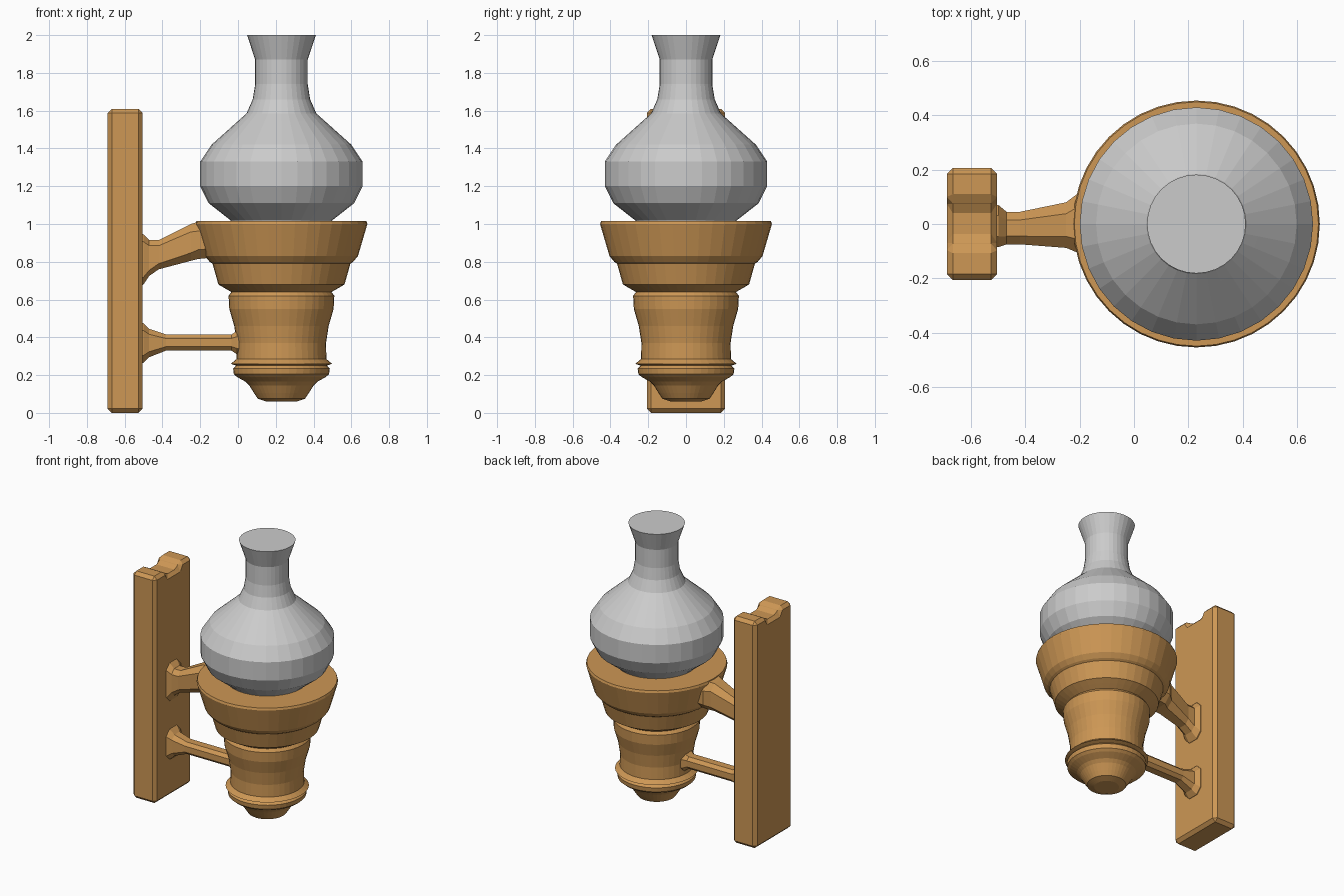
import bpy, bmesh
from math import cos, sin, tau

AXIS_X = 0.23

brown = bpy.data.materials.new("brown_wood")
brown.diffuse_color = (0.61, 0.31, 0.09, 1)


def make_object(name, bm, mat=None):
    bmesh.ops.recalc_face_normals(bm, faces=bm.faces)
    mesh = bpy.data.meshes.new(name)
    bm.to_mesh(mesh)
    bm.free()
    if mat:
        mesh.materials.append(mat)
    obj = bpy.data.objects.new(name, mesh)
    bpy.context.collection.objects.link(obj)
    return obj


def loft(name, rings, mat=None):
    """Skin a list of closed rings and cap both ends."""
    bm = bmesh.new()
    loops = [[bm.verts.new(p) for p in ring] for ring in rings]
    n = len(loops[0])
    for a, b in zip(loops, loops[1:]):
        for i in range(n):
            j = (i + 1) % n
            bm.faces.new((a[i], a[j], b[j], b[i]))
    bm.faces.new(loops[0])
    bm.faces.new(loops[-1])
    return make_object(name, bm, mat)


def lathe(name, profile, sides, mat=None):
    return loft(name, [[(AXIS_X + r * cos(tau * i / sides), r * sin(tau * i / sides), z)
                        for i in range(sides)] for r, z in profile], mat)


def arm(name, sections):
    """Chamfered bar; each section is x, y min, y max, z min, z max."""
    rings = []
    for x, y0, y1, z0, z1 in sections:
        c = 0.25 * min(y1 - y0, z1 - z0)
        rings.append([(x, y, z) for y, z in (
            (y0 + c, z0), (y1 - c, z0), (y1, z0 + c), (y1, z1 - c),
            (y1 - c, z1), (y0 + c, z1), (y0, z1 - c), (y0, z0 + c))])
    return loft(name, rings, brown)


# Turned lamp holder
lathe("lamp_holder", [
    (0.08, 0.06), (0.125, 0.075), (0.145, 0.105), (0.17, 0.145), (0.19, 0.165),
    (0.235, 0.19), (0.252, 0.205), (0.256, 0.235), (0.24, 0.25), (0.268, 0.26),
    (0.238, 0.285), (0.236, 0.37), (0.25, 0.46), (0.276, 0.55), (0.28, 0.62),
    (0.265, 0.64), (0.30, 0.66), (0.334, 0.68), (0.365, 0.79), (0.38, 0.80),
    (0.405, 0.83), (0.455, 1.00), (0.45, 1.015), (0.43, 1.015)], 40, brown)

# Glass chimney
lathe("glass_chimney", [
    (0.26, 1.00), (0.27, 1.02), (0.385, 1.11), (0.43, 1.20), (0.43, 1.33),
    (0.37, 1.42), (0.23, 1.545), (0.185, 1.585), (0.152, 1.66), (0.139, 1.74),
    (0.139, 1.87), (0.182, 2.0)], 32)

# Wall plate with a notched top end
outline = [(-0.207, 0), (0.207, 0), (0.207, 1.61), (0.088, 1.61), (0.062, 1.57),
           (-0.058, 1.57), (-0.085, 1.61), (-0.207, 1.61)]
plate = loft("wall_plate", [[(x, y, z) for y, z in outline] for x in (-0.69, -0.505)], brown)
bevel = plate.modifiers.new("bevel", 'BEVEL')
bevel.width = 0.022
bevel.segments = 1
bevel.limit_method = 'ANGLE'

# Support arms
arm("upper_arm", [
    (-0.52, -0.085, 0.07, 0.67, 0.95), (-0.50, -0.085, 0.07, 0.68, 0.945),
    (-0.47, -0.075, 0.045, 0.725, 0.915), (-0.42, -0.075, 0.045, 0.76, 0.915),
    (-0.25, -0.088, 0.08, 0.805, 1.00), (-0.21, -0.105, 0.11, 0.815, 1.012),
    (-0.05, -0.105, 0.11, 0.83, 1.012)])
arm("lower_arm", [
    (-0.52, -0.085, 0.07, 0.26, 0.48), (-0.50, -0.085, 0.07, 0.265, 0.475),
    (-0.47, -0.07, 0.045, 0.295, 0.445), (-0.38, -0.055, 0.04, 0.33, 0.415),
    (-0.035, -0.055, 0.04, 0.33, 0.415), (-0.005, -0.075, 0.06, 0.31, 0.435),
    (0.06, -0.075, 0.06, 0.31, 0.435)])
